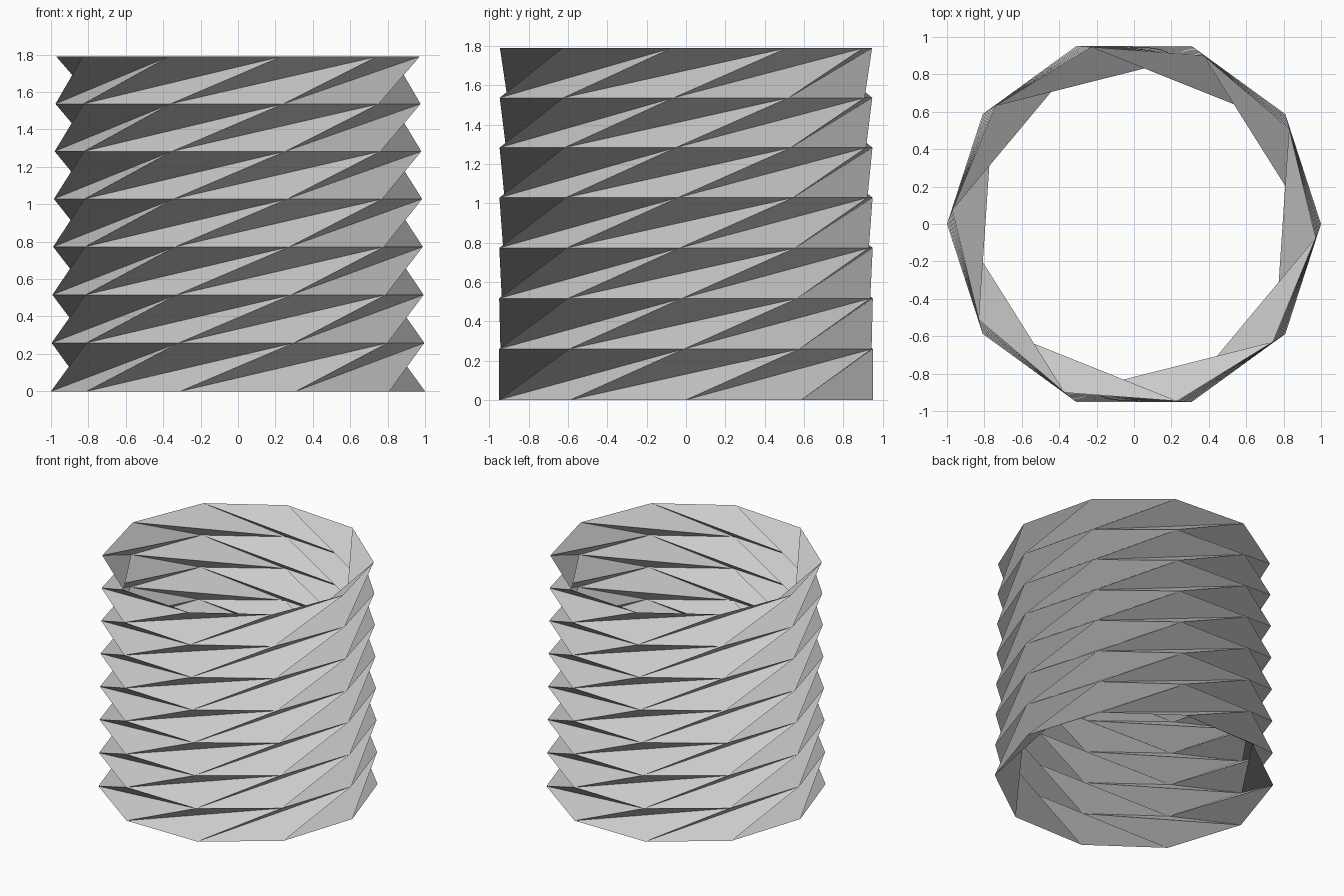
import bpy
import bmesh
import math

SIDES = 10
LAYERS = 7
STEP = 2 * math.pi / SIDES
SLIP = math.radians(-0.615)   # slight lag of each ring behind a full side turn
SHRINK = 0.9963               # each layer is a touch smaller than the one below
LAYER_HEIGHT = 0.2585

default = bpy.data.objects.get("Cube")
if default:
    bpy.data.objects.remove(default, do_unlink=True)


def flat_material(name, colour):
    mat = bpy.data.materials.new(name)
    mat.use_nodes = True
    mat.diffuse_color = colour
    mat.node_tree.nodes["Principled BSDF"].inputs["Base Color"].default_value = colour
    return mat


# Stacked decagon rings, each turned and slightly scaled
bm = bmesh.new()
rings = []
z = 0.0
for layer in range(LAYERS + 1):
    radius = SHRINK ** layer
    turn = layer * SLIP
    rings.append([bm.verts.new((radius * math.cos(i * STEP + turn),
                                radius * math.sin(i * STEP + turn), z))
                  for i in range(SIDES)])
    z += LAYER_HEIGHT * radius

# Twisted folds: a triangle rising from each lower edge, one hanging from each upper edge
for low, high in zip(rings, rings[1:]):
    for i in range(SIDES):
        j, k = (i + 1) % SIDES, (i + 2) % SIDES
        bm.faces.new((low[i], low[j], high[k]))
        bm.faces.new((low[i], high[k], high[j]))

mesh = bpy.data.meshes.new("folded_tube")
bm.to_mesh(mesh)
bm.free()
mesh.materials.append(flat_material("light grey", (0.6, 0.6, 0.6, 1)))
tube = bpy.data.objects.new("folded_tube", mesh)
bpy.context.collection.objects.link(tube)
